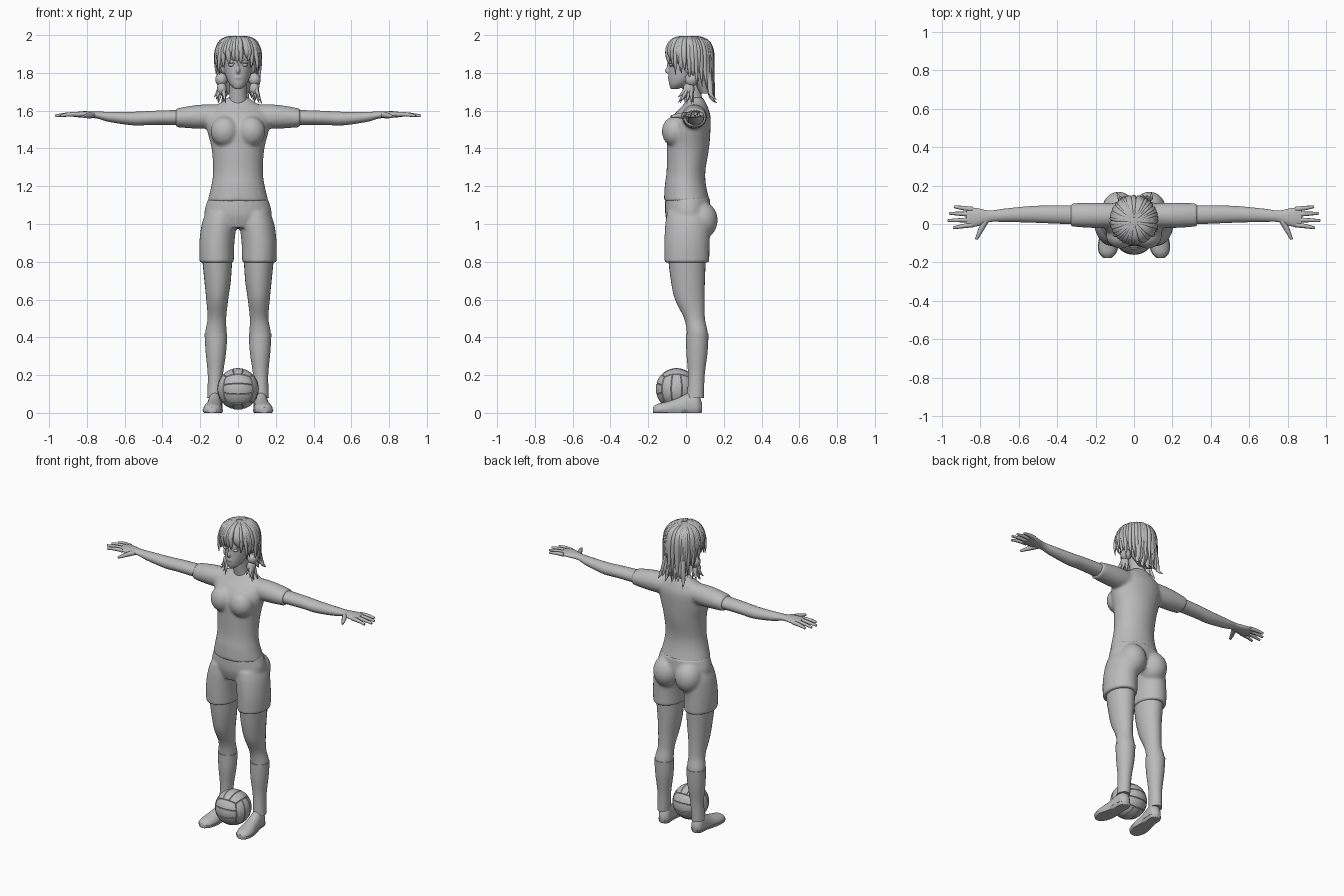
import bpy, bmesh, math, random
from mathutils import Vector, Matrix

random.seed(4)
default = bpy.data.objects.get("Cube")
if default:
    bpy.data.objects.remove(default, do_unlink=True)

grey = bpy.data.materials.new("plain_grey")
grey.use_nodes = True
tone = (0.5, 0.5, 0.5, 1)
grey.diffuse_color = tone
grey.node_tree.nodes["Principled BSDF"].inputs["Base Color"].default_value = tone
SEGMENTS, STEPS = 28, 5


def spline(rows):
    """Smoothly interpolate a few section rows into many."""
    rows = [Vector(r) for r in rows]
    padded = [rows[0]] + rows + [rows[-1]]
    result = []
    for p, q, r, s in zip(padded, padded[1:], padded[2:], padded[3:]):
        for k in range(STEPS):
            t = k / STEPS
            result.append(q + (r - p) * t / 2 + (p * 2 - q * 5 + r * 4 - s) * t * t / 2
                          + (q * 3 - p - r * 3 + s) * t * t * t / 2)
    return result + [rows[-1]]


def loft(bm, rows, axis="z", low=-9, high=9, grow=0):
    """Ellipse sections: position along axis, two centre values, two radii."""
    rings = []
    for t, a, b, ra, rb in spline(rows):
        ring = []
        for i in range(SEGMENTS):
            angle = math.tau * i / SEGMENTS
            u = a + (ra + grow) * math.cos(angle)
            v = b + (rb + grow) * math.sin(angle)
            co = {"x": (t, u, v), "y": (u, t, v), "z": (u, v, t)}[axis]
            ring.append(bm.verts.new((co[0], co[1], min(max(co[2], low), high))))
        rings.append(ring)
    for lower, upper in zip(rings, rings[1:]):
        for i in range(SEGMENTS):
            j = (i + 1) % SEGMENTS
            bm.faces.new((lower[i], lower[j], upper[j], upper[i]))
    bm.faces.new(rings[0])
    bm.faces.new(rings[-1])


def ellipsoid(bm, centre, radii):
    place = Matrix.Translation(centre) @ Matrix.Diagonal((*radii, 1))
    bmesh.ops.create_uvsphere(bm, u_segments=24, v_segments=14, radius=1, matrix=place)


def finish(name, bm, mirror=False, voxel=0, angle=50):
    """Turn the bmesh into an object, optionally mirrored and fused."""
    bmesh.ops.recalc_face_normals(bm, faces=bm.faces)
    mesh = bpy.data.meshes.new(name)
    bm.to_mesh(mesh)
    bm.free()
    mesh.materials.append(grey)
    obj = bpy.data.objects.new(name, mesh)
    bpy.context.collection.objects.link(obj)
    bpy.ops.object.select_all(action="DESELECT")
    obj.select_set(True)
    bpy.context.view_layer.objects.active = obj
    bpy.ops.object.shade_smooth_by_angle(angle=math.radians(angle))
    if mirror:
        obj.modifiers.new("mirror", "MIRROR").use_mirror_merge = False
    if voxel:
        fuse = obj.modifiers.new("fuse", "REMESH")
        fuse.mode = "VOXEL"
        fuse.voxel_size = voxel
        fuse.use_smooth_shade = True
        relax = obj.modifiers.new("relax", "SMOOTH")
        relax.iterations = 5
    return obj


def strands(name, paths):
    """Tapered round strands; each path is points plus matching radii."""
    curve = bpy.data.curves.new(name, "CURVE")
    curve.dimensions = "3D"
    curve.bevel_depth = 1
    curve.bevel_resolution = 2
    curve.resolution_u = 5
    curve.use_fill_caps = True
    curve.materials.append(grey)
    for points, radii in paths:
        line = curve.splines.new("NURBS")
        line.points.add(len(points) - 1)
        line.order_u = 3
        line.use_endpoint_u = True
        for target, co, radius in zip(line.points, points, radii):
            target.co = (*co, 1)
            target.radius = radius
    bpy.context.collection.objects.link(bpy.data.objects.new(name, curve))


# Shirt: torso, bust and sleeves fused into one skin
bm = bmesh.new()
loft(bm, [(1.12, 0, .005, .162, .122), (1.2, 0, -.003, .142, .11), (1.28, 0, 0, .132, .103),
          (1.4, 0, .01, .14, .112), (1.5, 0, .015, .165, .115), (1.57, 0, .03, .17, .1),
          (1.62, 0, .045, .13, .07), (1.65, 0, .05, .08, .05), (1.67, 0, .05, .058, .042)])
ellipsoid(bm, (.07, -.06, 1.49), (.075, .068, .08))
loft(bm, [(.06, .045, 1.57, .06, .06), (.2, .045, 1.568, .066, .064),
          (.33, .047, 1.562, .06, .049)], "x")
finish("shirt", bm, mirror=True, voxel=.009)

# Shorts: hips, seat and legs fused
bm = bmesh.new()
loft(bm, [(.98, 0, .01, .12, .1), (1.05, 0, .01, .178, .12), (1.14, 0, .008, .156, .118)])
ellipsoid(bm, (.08, .08, 1.02), (.085, .088, .1))
loft(bm, [(.795, .113, .005, .091, .119), (.9, .112, .005, .093, .12),
          (1, .1, .01, .092, .12), (1.06, .09, .01, .08, .11)])
finish("shorts", bm, mirror=True, voxel=.009)

# Legs and socks
bm = bmesh.new()
calf = [(.08, .125, .05, .034, .04), (.2, .12, .055, .036, .04),
        (.32, .117, .058, .05, .052), (.42, .117, .06, .056, .055)]
thigh = [(.5, .112, .045, .049, .055), (.6, .11, .02, .058, .078),
         (.7, .108, .01, .07, .09), (.82, .11, .005, .08, .1)]
loft(bm, calf + thigh)
finish("legs", bm, mirror=True)
bm = bmesh.new()
loft(bm, calf, grow=.004)
finish("socks", bm, mirror=True)

# Shoes with flat soles
shoe = [(.085, .12, .03, .015, .02), (.06, .12, .04, .036, .07), (.02, .122, .04, .038, .07),
        (-.04, .127, .025, .042, .055), (-.1, .133, .02, .05, .04),
        (-.15, .137, .018, .042, .03), (-.176, .138, .015, .018, .015)]
for name, ceiling, grow in (("shoes", 1, 0), ("soles", .018, .004)):
    bm = bmesh.new()
    loft(bm, shoe, "y", low=0, high=ceiling, grow=grow)
    finish(name, bm, mirror=True)

# Arms and palms
bm = bmesh.new()
loft(bm, [(.28, .047, 1.565, .05, .04), (.45, .05, 1.562, .046, .037),
          (.55, .05, 1.558, .042, .036), (.68, .045, 1.567, .034, .027),
          (.75, .04, 1.577, .03, .018), (.82, .035, 1.58, .048, .017),
          (.87, .036, 1.579, .05, .012)], "x")
finish("arms", bm, mirror=True)

# Fingers and thumbs
fingers = []
for side in (1, -1):
    for root, tip, reach in ((.077, .09, .935), (.05, .056, .96), (.022, .018, .968), (-.004, -.02, .94)):
        path = [(side * x, y, z) for x, y, z in
                ((.84, root, 1.58), (.9, (root + tip) / 2, 1.583), (reach, tip, 1.572))]
        fingers.append((path, (.013, .012, .007)))
    thumb = [(side * x, y, z) for x, y, z in
             ((.77, .02, 1.577), (.8, -.035, 1.574), (.82, -.08, 1.568))]
    fingers.append((thumb, (.017, .015, .007)))
strands("fingers", fingers)

# Head with neck, nose, lips and ears fused
bm = bmesh.new()
loft(bm, [(1.715, 0, -.06, .018, .02), (1.74, 0, -.038, .044, .052), (1.78, 0, -.01, .064, .083),
          (1.84, 0, .01, .078, .101), (1.9, 0, .015, .084, .106),
          (1.96, 0, .015, .06, .085), (1.985, 0, .015, .03, .04)])
loft(bm, [(1.6, 0, .05, .056, .05), (1.68, 0, .035, .046, .048), (1.77, 0, .025, .046, .05)])
ellipsoid(bm, (0, -.094, 1.812), (.011, .018, .018))
ellipsoid(bm, (0, -.09, 1.835), (.007, .012, .03))
ellipsoid(bm, (0, -.086, 1.775), (.022, .011, .009))
ellipsoid(bm, (.08, .015, 1.825), (.012, .02, .03))
finish("head", bm, mirror=True, voxel=.005)

# Eyes, brows and lashes
bm = bmesh.new()
ellipsoid(bm, (.035, -.078, 1.842), (.018, .011, .008))
finish("eyes", bm, mirror=True)
strands("brows", [([(s * .015, -.091, z), (s * .035, -.086, z + .007), (s * .056, -.07, z + .002)],
                   (.002, .003, .001)) for s in (1, -1) for z in (1.849, 1.866)])

# Hair mass
bm = bmesh.new()
loft(bm, [(1.69, 0, .1, .055, .025), (1.75, 0, .085, .08, .05), (1.8, 0, .065, .095, .07),
          (1.87, 0, .04, .11, .088), (1.93, 0, .025, .102, .105),
          (1.975, 0, .015, .065, .075), (1.993, 0, .015, .02, .025)])
finish("hair_mass", bm)

# Hair locks fanned round the crown, long at the back and short over the brow
locks = []
for layer in range(2):
    for i in range(34):
        a = math.tau * (i + random.uniform(-.4, .4)) / 34
        back = (1 - math.cos(a)) / 2
        drop = 1.87 - .2 * back + random.uniform(-.025, .03) + layer * .04
        sx, sy = math.sin(a), -math.cos(a)
        flick = random.uniform(.0, .025) * (back if layer == 0 else 0)
        path = [(.02 * sx, .015 + .02 * sy, 1.99), (.075 * sx, .015 + .08 * sy, 1.985),
                (.112 * sx, .02 + .118 * sy, 1.93), (.117 * sx, .022 + .118 * sy, (1.9 + drop) / 2),
                (sx * (.108 - .01 * back + flick), .025 + sy * (.118 + flick), drop)]
        locks.append((path, (.006, .012, .014, .012, .001)))

# Nape flicks and loose strands framing the face
for i in range(9):
    x = (i - 4) * .016
    end = 1.64 + random.uniform(0, .04)
    locks.append(([(x, .12, 1.8), (x * 1.1, .13, 1.72), (x * 1.3 + .01, .13, end + .02),
                   (x * 1.4, .15 + random.uniform(-.02, .02), end)], (.014, .016, .011, .001)))
for side in (1, -1):
    for k in range(3):
        locks.append(([(side * .085, -.055 + k * .025, 1.93), (side * .108, -.06 + k * .025, 1.87),
                       (side * (.1 + k * .006), -.055 + k * .025, 1.79 + k * .015)], (.012, .013, .001)))
    # Pigtail ends
    for k in range(8):
        spread = random.uniform(-.035, .045)
        depth = random.uniform(-.06, .05)
        locks.append(([(side * .088, .025, 1.75), (side * (.085 + spread / 3), .02 + depth / 2, 1.7),
                       (side * (.09 + spread), .01 + depth, 1.645 + random.uniform(-.01, .03))],
                      (.016, .014, .001)))
strands("hair_locks", locks)
bm = bmesh.new()
ellipsoid(bm, (.088, .03, 1.765), (.032, .036, .036))
ellipsoid(bm, (.086, .015, 1.715), (.026, .03, .035))
finish("pigtails", bm, mirror=True)

# Ball: rounded cube whose sides are each split into three raised strips
bm = bmesh.new()
bmesh.ops.create_cube(bm, size=2)
bmesh.ops.subdivide_edges(bm, edges=bm.edges, cuts=11, use_grid_fill=True)
panels = {}
for face in bm.faces:
    c = face.calc_center_median()
    main = max(range(3), key=lambda k: abs(c[k]))
    across = c[(main + 1) % 3]
    strip = min(2, int((across + 1) * 1.5))
    panels.setdefault((main, c[main] > 0, strip), []).append(face)
for v in bm.verts:
    v.co = Vector([math.tan(k * math.pi / 4) for k in v.co]).normalized() * .107
bm.normal_update()
for faces in panels.values():
    bmesh.ops.inset_region(bm, faces=faces, thickness=.0025, depth=.003, use_even_offset=True)
bmesh.ops.translate(bm, verts=bm.verts, vec=(0, -.05, .127))
finish("ball", bm, angle=25)
